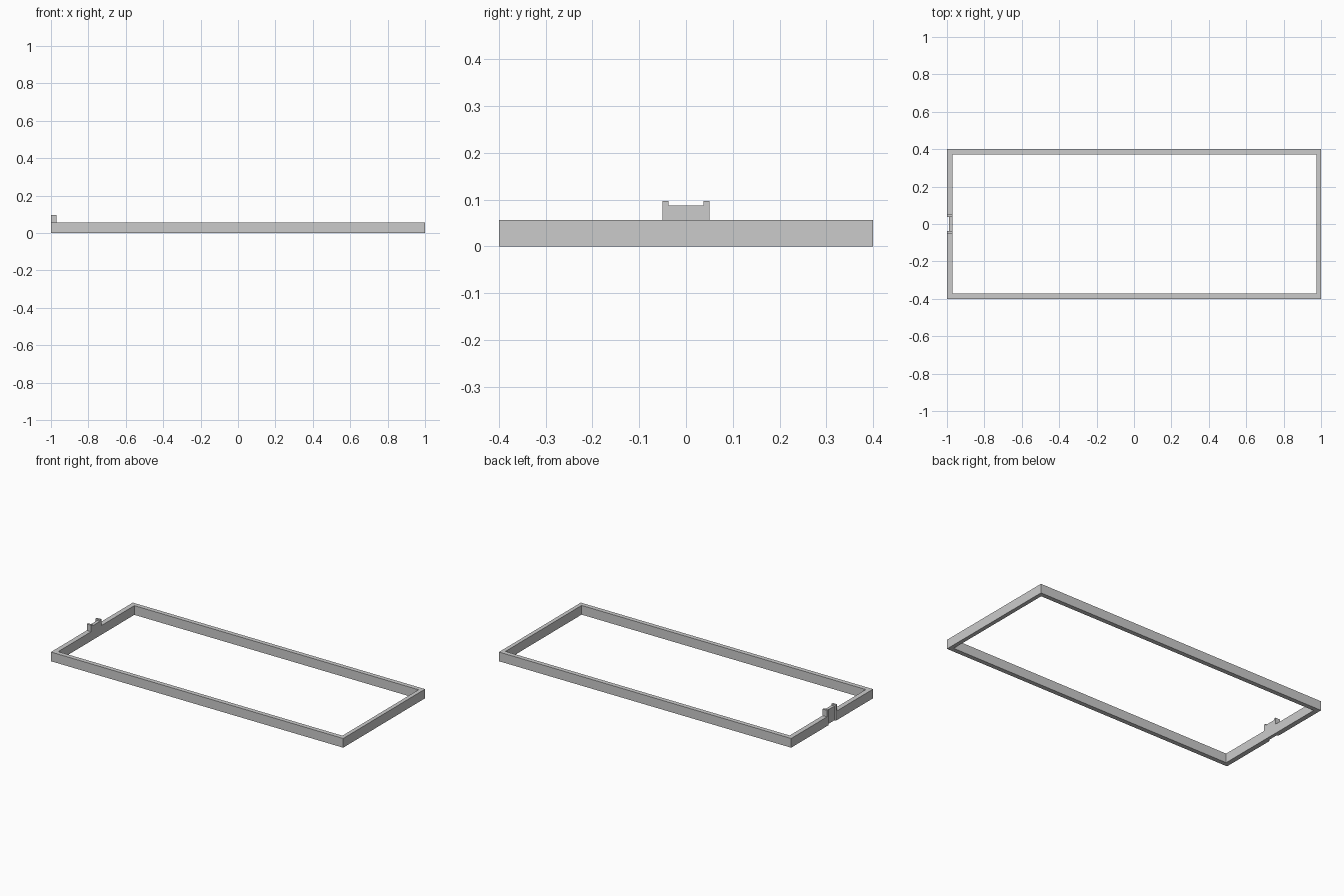
import bpy, bmesh

if "Cube" in bpy.data.objects:
    bpy.data.objects.remove(bpy.data.objects["Cube"])

H = 0.057            # rail height
XI, XR = -0.97, 0.975  # inner faces of the left and right rails
YI = 0.372           # inner face of the long rails
TAB = 0.05           # half width of the latch tab
EAR = 0.037          # inner edge of the tab ears


def prism(name, pts, vec):
    """Extrude a closed planar outline along vec."""
    bm = bmesh.new()
    face = bm.faces.new([bm.verts.new(p) for p in pts])
    ext = bmesh.ops.extrude_face_region(bm, geom=[face])
    verts = [g for g in ext["geom"] if isinstance(g, bmesh.types.BMVert)]
    bmesh.ops.translate(bm, verts=verts, vec=vec)
    bmesh.ops.recalc_face_normals(bm, faces=bm.faces)
    mesh = bpy.data.meshes.new(name)
    bm.to_mesh(mesh)
    bm.free()
    ob = bpy.data.objects.new(name, mesh)
    bpy.context.collection.objects.link(ob)
    return ob


# Long rails with mitred corners, front and back
for name, s in (("front_rail", -1), ("back_rail", 1)):
    prism(name, [(-1, s * 0.4, 0), (1, s * 0.4, 0), (XR, s * YI, 0), (XI, s * YI, 0)], (0, 0, H))

# Plain right rail
prism("right_rail", [(1, -0.4, 0), (1, 0.4, 0), (XR, YI, 0), (XR, -YI, 0)], (0, 0, H))

# Left rail in two halves, either side of the latch
for name, s in (("left_rail_front", -1), ("left_rail_back", 1)):
    prism(name, [(-1, s * 0.4, 0), (XI, s * YI, 0), (XI, s * TAB, 0), (-1, s * TAB, 0)], (0, 0, H))

# Latch tab: recessed plate between two taller ears
prism("latch_plate", [(-0.99, -EAR, 0), (XI, -EAR, 0), (XI, EAR, 0), (-0.99, EAR, 0)], (0, 0, 0.088))
for name, s in (("latch_ear_front", -1), ("latch_ear_back", 1)):
    prism(name, [(-1, s * TAB, 0), (XI, s * TAB, 0), (XI, s * EAR, 0), (-1, s * EAR, 0)], (0, 0, 0.097))
